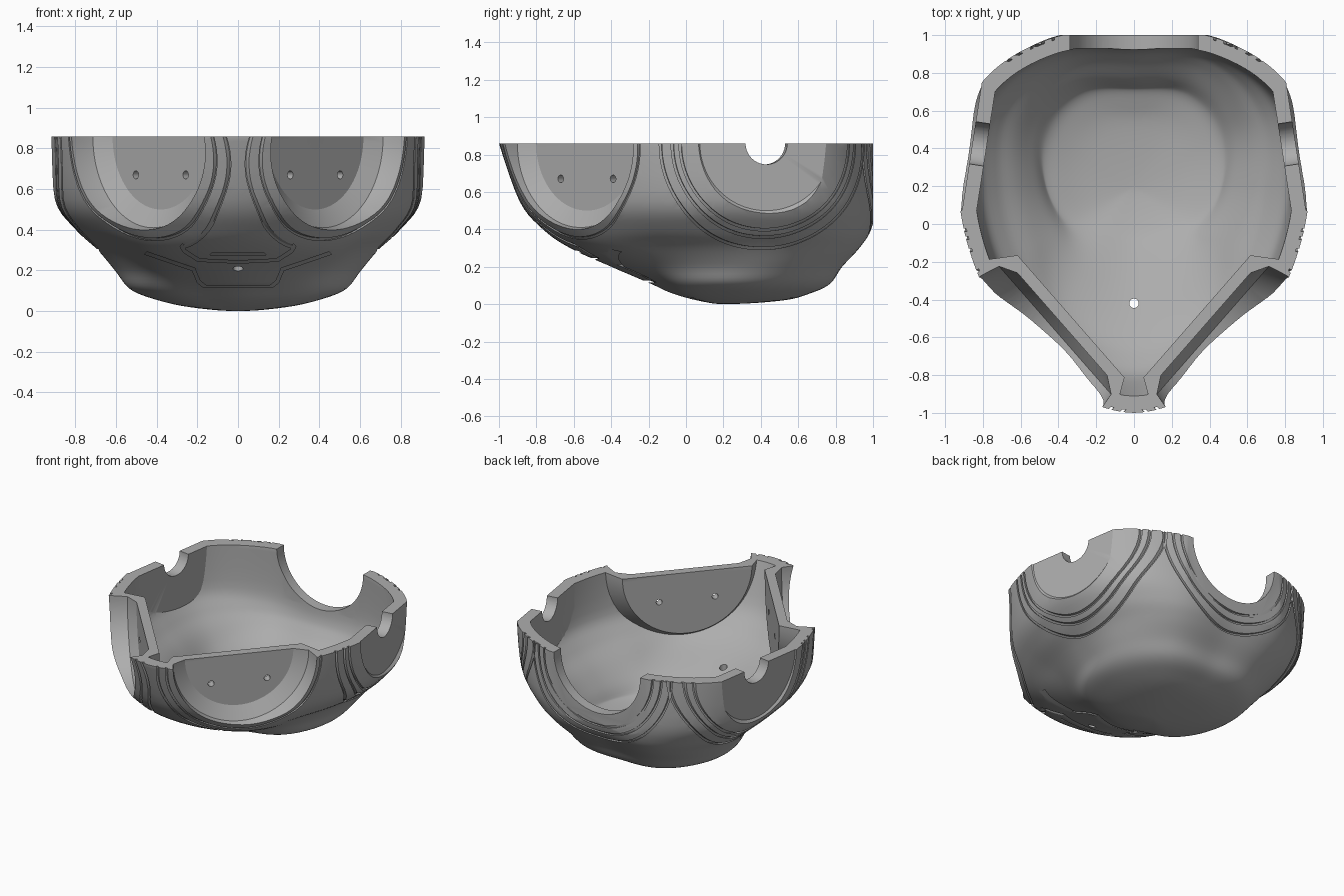
import bpy, bmesh, math
from mathutils import Vector, Matrix

if "Cube" in bpy.data.objects:
    bpy.data.objects.remove(bpy.data.objects["Cube"])

grey = bpy.data.materials.new("mid grey")
grey.use_nodes = True
grey.diffuse_color = (0.42, 0.42, 0.42, 1)
grey.node_tree.nodes["Principled BSDF"].inputs["Base Color"].default_value = (0.42, 0.42, 0.42, 1)

CUT = 0.86        # height of the open rim
AXIS_Y = 0.2      # vertical axis the body is swept around


def finish(bm, name):
    bmesh.ops.remove_doubles(bm, verts=bm.verts, dist=1e-5)
    bmesh.ops.recalc_face_normals(bm, faces=bm.faces)
    mesh = bpy.data.meshes.new(name)
    bm.to_mesh(mesh)
    bm.free()
    mesh.materials.append(grey)
    ob = bpy.data.objects.new(name, mesh)
    bpy.context.collection.objects.link(ob)
    return ob


def combine(target, tool, operation="DIFFERENCE"):
    mod = target.modifiers.new("combine", "BOOLEAN")
    mod.operation, mod.object, mod.solver = operation, tool, "MANIFOLD"
    bpy.context.view_layer.objects.active = target
    bpy.ops.object.modifier_apply(modifier=mod.name)
    bpy.data.objects.remove(tool)


def smooth_pick(values, u, start=1):
    """Catmull-Rom value at u; the start is mirrored, or reversed with -1."""
    i = min(int(u), len(values) - 2)
    f = u - i
    last = len(values) - 1
    a = values[i - 1] if i else start * values[1]
    b, c = values[i], values[i + 1]
    d = values[i + 2] if i + 2 <= last else values[2 * last - i - 2]
    return b + 0.5 * f * (c - a + f * (2 * a - 5 * b + 4 * c - d + f * (3 * (b - c) + d - a)))


# Radius at each height, from the front (first row) round to the back in equal turns
HEIGHTS = [0, 0.02, 0.06, 0.11, 0.2, 0.3, 0.4, 0.55, 0.86]
RADII = [
    [0, 0.14, 0.28, 0.39, 0.60, 0.82, 0.965, 1.09, 1.20],
    [0, 0.15, 0.29, 0.39, 0.57, 0.79, 0.91, 1.01, 1.06],
    [0, 0.20, 0.36, 0.46, 0.54, 0.66, 0.80, 0.91, 0.95],
    [0, 0.23, 0.40, 0.52, 0.58, 0.67, 0.79, 0.90, 0.93],
    [0, 0.27, 0.46, 0.58, 0.67, 0.76, 0.86, 0.95, 0.98],
    [0, 0.32, 0.50, 0.61, 0.69, 0.79, 0.86, 0.90, 0.90],
    [0, 0.32, 0.47, 0.57, 0.63, 0.72, 0.785, 0.81, 0.81],
]


def body(name, inset=0.0, turns=120, fine=5):
    bm = bmesh.new()
    rings = []
    rows = (len(HEIGHTS) - 1) * fine
    for k in range(1, rows + 2):
        u = min(k, rows) / fine
        z = smooth_pick(HEIGHTS, u) if k <= rows else 1.05
        ring = []
        for j in range(turns):
            a = 2 * math.pi * j / turns
            step = abs((a + math.pi) % (2 * math.pi) - math.pi) / math.pi * (len(RADII) - 1)
            r = smooth_pick([smooth_pick(row, u, -1) for row in RADII], step)
            ring.append(bm.verts.new((r * math.sin(a), AXIS_Y - r * math.cos(a), z)))
        rings.append(ring)
    for low, high in zip(rings, rings[1:]):
        for j in range(turns):
            n = (j + 1) % turns
            bm.faces.new((low[j], low[n], high[n], high[j]))
    pole = bm.verts.new((0, AXIS_Y, 0))
    for j in range(turns):
        bm.faces.new((pole, rings[0][(j + 1) % turns], rings[0][j]))
    bm.faces.new(rings[-1])
    bmesh.ops.recalc_face_normals(bm, faces=bm.faces)
    bm.normal_update()
    moved = [(v, v.co - v.normal * inset) for v in bm.verts]
    for v, co in moved:
        v.co = co
    return finish(bm, name)


def frame(x, y, angle):
    """Pad frame: local z points outward, local x runs level along the pad."""
    n = Vector((math.cos(angle), math.sin(angle), 0))
    t = Vector((-n.y, n.x, 0))
    m = Matrix((t, Vector((0, 0, 1)), n)).transposed().to_4x4()
    return Matrix.Translation((x, y, CUT)) @ m


def lathe(name, profile, matrix, steps=96):
    """Closed profile of (radius, height) turned round the frame's axis."""
    bm = bmesh.new()
    cols = []
    for j in range(steps):
        a = 2 * math.pi * j / steps
        cols.append([bm.verts.new(matrix @ Vector((r * math.cos(a), r * math.sin(a), h))) for r, h in profile])
    for j in range(steps):
        p, q = cols[j], cols[(j + 1) % steps]
        for i in range(len(profile)):
            k = (i + 1) % len(profile)
            if profile[i][0] or profile[k][0]:
                bm.faces.new((p[i], p[k], q[k], q[i]))
    return finish(bm, name)


def tube(name, r, w, matrix):
    return lathe(name, [(r, -0.4), (r + w, -0.4), (r + w, 0.5), (r, 0.5)], matrix)


def rod(name, r, low, high, matrix, steps=32):
    return lathe(name, [(0, low), (r, low), (r, high), (0, high)], matrix, steps)


def box(name, low, high, cuts=0):
    bm = bmesh.new()
    bmesh.ops.create_cube(bm, size=1)
    if cuts:
        bmesh.ops.subdivide_edges(bm, edges=bm.edges, cuts=cuts, use_grid_fill=True)
    low, high = Vector(low), Vector(high)
    for v in bm.verts:
        v.co = (low + high) / 2 + v.co * (high - low)
    return finish(bm, name)


def ribbon(name, path, side, y0=-1.2, y1=-0.05):
    """Thin upright band following an x-z path, used to score seams."""
    shifted = [(x - 0.012, z + 0.012) for x, z in reversed(path)]
    bm = bmesh.new()
    face = bm.faces.new([bm.verts.new((side * x, y0, z)) for x, z in path + shifted])
    out = bmesh.ops.extrude_face_region(bm, geom=[face])
    for v in out["geom"]:
        if isinstance(v, bmesh.types.BMVert):
            v.co.y = y1
    return finish(bm, name)


BACK = frame(0, 1.0, math.pi / 2)
SIDES = [frame(0.855, 0.43, math.radians(8.8)), frame(-0.855, 0.43, math.radians(171.2))]
FRONTS = [(1, frame(0.38, -0.53, math.radians(-41.2))), (-1, frame(-0.38, -0.53, math.radians(221.2)))]

# Outer shell with scored rings and seams
shell = body("lower_shell")
for m in SIDES:
    for r in (0.455, 0.495, 0.555):
        combine(shell, tube("side_ring", r, 0.014, m))
for r in (0.42, 0.475, 0.535):
    combine(shell, tube("back_ring", r, 0.014, BACK))
for s, m in FRONTS:
    for r, reach in ((0.50, 1.2), (0.55, 0.28)):
        ring = tube("front_ring", r, 0.013, m)
        combine(ring, box("limit", (min(0, s * reach), -1.2, 0.27), (max(0, s * reach), 0, 1.4)), "INTERSECT")
        combine(shell, ring)
seams = [
    [(-0.005, 0.115), (0.17, 0.115), (0.2, 0.14), (0.225, 0.2), (0.3, 0.225), (0.46, 0.28)],
    [(-0.005, 0.235), (0.2, 0.245), (0.27, 0.29), (0.285, 0.32)],
    [(-0.005, 0.275), (0.14, 0.275)],
]
for path in seams:
    for s in (1, -1):
        combine(shell, ribbon("seam", path, s))
combine(shell, body("groove_floor", 0.014), "UNION")
combine(shell, box("back_flat", (-2, 1, -1), (2, 2, 2)))

# Hollow interior, leaving a backing behind every pad
cavity = body("cavity", 0.085)
for s, m in FRONTS:
    combine(cavity, lathe("front_backing", [(0, -0.062), (0.43, -0.062), (0.51, 0.06), (0.56, 0.6), (0, 0.6)], m))
for m in SIDES:
    combine(cavity, lathe("side_backing", [(0, -0.077), (0.46, -0.077), (0.52, 0.6), (0, 0.6)], m))
combine(cavity, lathe("back_backing", [(0, -0.07), (0.45, -0.07), (0.5, 0.4), (0, 0.4)], BACK))
combine(shell, cavity)

# Recessed flat pads with sloping rims
for s, m in FRONTS:
    combine(shell, lathe("front_pad", [(0, 0), (0.36, 0), (0.45, 0.05), (0.475, 0.15), (0.48, 0.7), (0, 0.7)], m))
    for x in (-0.186, 0.186):
        combine(shell, rod("screw_hole", 0.02, -0.3, 0.2, m @ Matrix.Translation((x, -0.19, 0))))
for m in SIDES:
    combine(shell, lathe("side_pad", [(0, 0), (0.36, 0), (0.42, 0.05), (0.43, 0.5), (0, 0.5)], m))
    combine(shell, rod("side_port", 0.113, -0.3, 0.3, m, 64))
combine(shell, rod("back_port", 0.34, -0.3, 0.3, BACK, 96))

# Drain hole and level rim
combine(shell, rod("drain_hole", 0.025, -1.2, 0.2, Matrix.Translation((0, -0.42, 0.5))))
combine(shell, box("rim_cut", (-1.3, -1.3, CUT), (1.3, 1.3, 2), 12))

bpy.ops.object.select_all(action="DESELECT")
shell.select_set(True)
bpy.context.view_layer.objects.active = shell
bpy.ops.object.shade_smooth_by_angle(angle=math.radians(25))
